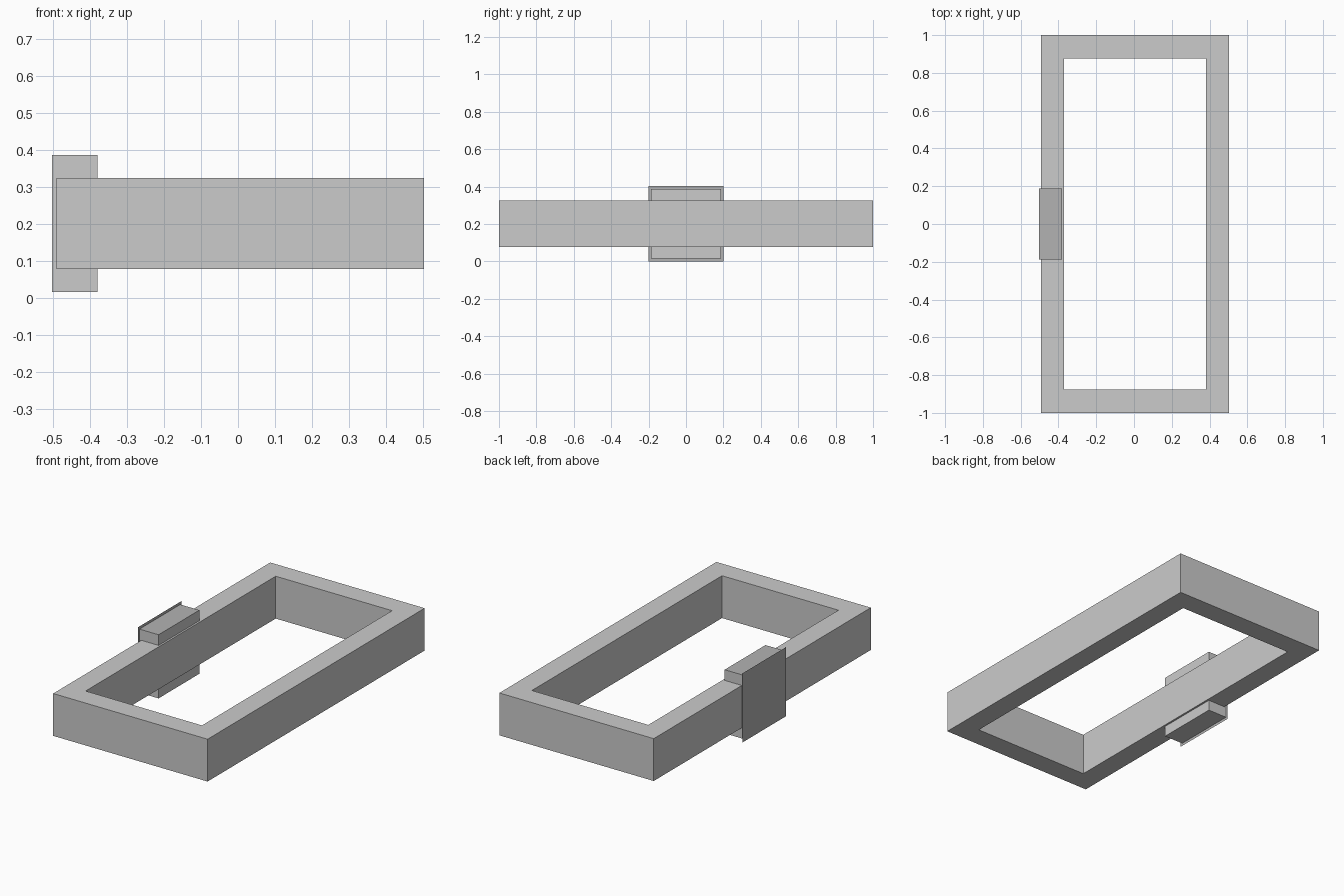
import bpy, bmesh

if "Cube" in bpy.data.objects:
    bpy.data.objects.remove(bpy.data.objects["Cube"])

def material(name, v):
    m = bpy.data.materials.new(name)
    m.diffuse_color = (v, v, v, 1)
    m.use_nodes = True
    m.node_tree.nodes["Principled BSDF"].inputs["Base Color"].default_value = m.diffuse_color
    return m

light_grey = material("light grey", 0.6)
mid_grey = material("mid grey", 0.45)

def add_object(name, bm, mats):
    mesh = bpy.data.meshes.new(name)
    bm.to_mesh(mesh)
    bm.free()
    for m in mats:
        mesh.materials.append(m)
    obj = bpy.data.objects.new(name, mesh)
    bpy.context.collection.objects.link(obj)
    return obj

def rect(bm, x0, x1, y, z):
    return [bm.verts.new(p) for p in
            ((x0, -y, z), (x1, -y, z), (x1, y, z), (x0, y, z))]

# Rectangular frame: outer and inner loops bridged into mitred bars
bm = bmesh.new()
Z0, Z1 = 0.078, 0.325
loops = [rect(bm, -0.492, 0.504, 1.0, Z0), rect(bm, -0.492, 0.504, 1.0, Z1),
         rect(bm, -0.37, 0.381, 0.876, Z1), rect(bm, -0.37, 0.381, 0.876, Z0)]
for k in range(4):
    a, b = loops[k], loops[(k + 1) % 4]
    for i in range(4):
        j = (i + 1) % 4
        bm.faces.new((a[i], a[j], b[j], b[i]))
bmesh.ops.recalc_face_normals(bm, faces=bm.faces)
add_object("frame", bm, [light_grey])

# Block clasped through the left bar, with a darker top
bm = bmesh.new()
bmesh.ops.create_cube(bm, size=1)
for v in bm.verts:
    v.co = (-0.4425 + v.co.x * 0.123, v.co.y * 0.376, 0.2015 + v.co.z * 0.371)
bm.normal_update()
for f in bm.faces:
    f.material_index = 1 if f.normal.z > 0.5 else 0
# The outer side is closed by the plate
bmesh.ops.delete(bm, geom=[f for f in bm.faces if f.normal.x < -0.5],
                 context='FACES_ONLY')
add_object("clasp_block", bm, [light_grey, mid_grey])

# Thin cover plate on the outer side of the block
bm = bmesh.new()
corners = ((0.2, 0), (-0.2, 0), (-0.2, 0.403), (0.2, 0.403))
bm.faces.new([bm.verts.new((-0.504, y, z)) for y, z in corners])
bm.normal_update()
if bm.faces[:][0].normal.x > 0:
    bmesh.ops.reverse_faces(bm, faces=bm.faces)
add_object("cover_plate", bm, [mid_grey])
